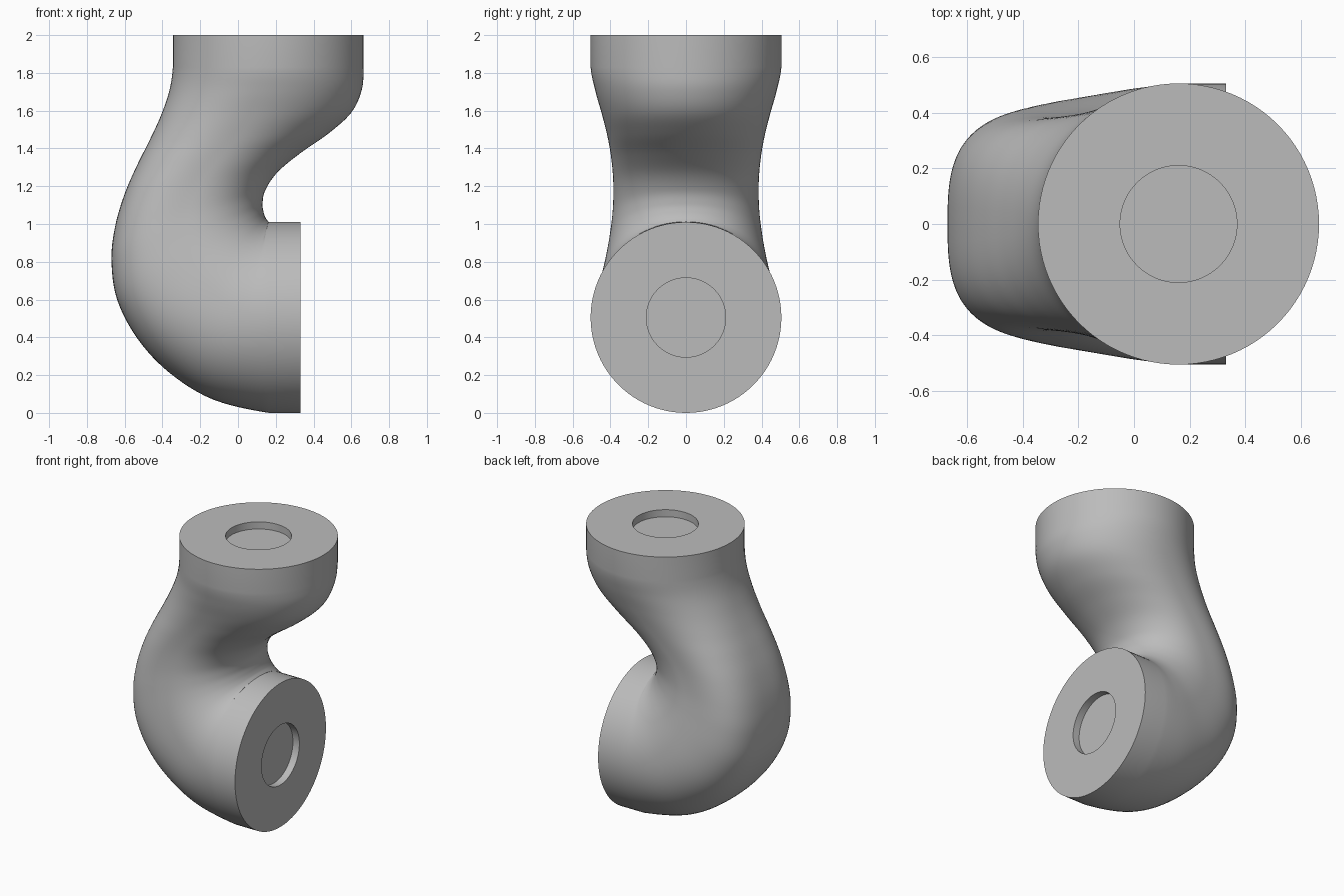
import bpy, bmesh, math
from mathutils import Vector

cube = bpy.data.objects.get("Cube")
if cube:
    bpy.data.objects.remove(cube)

SIDES, STEPS = 96, 6
RIM, HOLE, DEPTH = 0.505, 0.21, 0.05

# Sections: inner x, inner z, outer x, outer z, half width, squareness of outer side
SECTIONS = [
    (.665, 2.0, -.345, 2.0, RIM, 2),
    (.665, 1.83, -.345, 1.83, RIM, 2),
    (.655, 1.71, -.365, 1.70, .48, 2.1),
    (.60, 1.59, -.41, 1.57, .445, 2.3),
    (.48, 1.48, -.47, 1.44, .415, 2.5),
    (.33, 1.375, -.535, 1.31, .395, 2.7),
    (.21, 1.275, -.60, 1.16, .385, 2.9),
    (.145, 1.18, -.65, .99, .387, 3),
    (.13, 1.11, -.67, .81, .40, 3),
    (.135, 1.065, -.64, .60, .42, 2.9),
    (.145, 1.035, -.53, .39, .443, 2.7),
    (.155, 1.02, -.36, .21, .465, 2.4),
    (.162, 1.012, -.13, .07, .488, 2.15),
    (.165, 1.01, .165, 0, RIM, 2),
    (.33, 1.01, .33, 0, RIM, 2),
]


def spline(a, b, c, d, t):
    """Catmull-Rom blend of four neighbouring sections."""
    return [(2 * q + (r - p) * t + (2 * p - 5 * q + 4 * r - s) * t * t
             + (3 * q - p - 3 * r + s) * t ** 3) / 2
            for p, q, r, s in zip(a, b, c, d)]


def power(v, n):
    return math.copysign(abs(v) ** (2 / n), v)


def section_ring(ix, iz, ox, oz, width, square):
    inner, outer = Vector((ix, 0, iz)), Vector((ox, 0, oz))
    mid, half = (inner + outer) / 2, (inner - outer) / 2
    ring = []
    for i in range(SIDES):
        a = math.tau * i / SIDES
        n = square if math.cos(a) < 0 else 2 + (square - 2) * 0.15
        ring.append(mid + half * power(math.cos(a), n)
                    + Vector((0, width * power(math.sin(a), n), 0)))
    return ring


def recess(ring, inward):
    """Floor and lip rings of the round pocket in an end face."""
    mid = sum(ring, Vector()) / SIDES
    lip = [mid + (p - mid) * HOLE / RIM for p in ring]
    return [[p + Vector(inward) * DEPTH for p in lip], lip]


# Swept body, with a straight collar at each end
rings = [section_ring(*SECTIONS[0])]
for i in range(1, len(SECTIONS) - 2):
    for k in range(STEPS):
        rings.append(section_ring(*spline(*SECTIONS[i - 1:i + 3], k / STEPS)))
rings += [section_ring(*s) for s in SECTIONS[-2:]]

# Pockets in the two end faces
rings = (recess(rings[0], (0, 0, -1)) + rings
         + recess(rings[-1], (-1, 0, 0))[::-1])

bm = bmesh.new()
loops = [[bm.verts.new(p) for p in ring] for ring in rings]
for a, b in zip(loops, loops[1:]):
    for i in range(SIDES):
        j = (i + 1) % SIDES
        bm.faces.new((a[i], a[j], b[j], b[i]))
bm.faces.new(loops[0])
bm.faces.new(loops[-1])
bmesh.ops.recalc_face_normals(bm, faces=bm.faces)
mesh = bpy.data.meshes.new("elbow_housing")
bm.to_mesh(mesh)
bm.free()

# Single grey finish
grey = bpy.data.materials.new("plain_grey")
grey.use_nodes = True
grey.diffuse_color = (0.5, 0.5, 0.5, 1)
grey.node_tree.nodes["Principled BSDF"].inputs["Base Color"].default_value = (0.5, 0.5, 0.5, 1)
mesh.materials.append(grey)

housing = bpy.data.objects.new("elbow_housing", mesh)
bpy.context.collection.objects.link(housing)
bpy.context.view_layer.objects.active = housing
housing.select_set(True)
bpy.ops.object.shade_smooth_by_angle(angle=math.radians(35))
